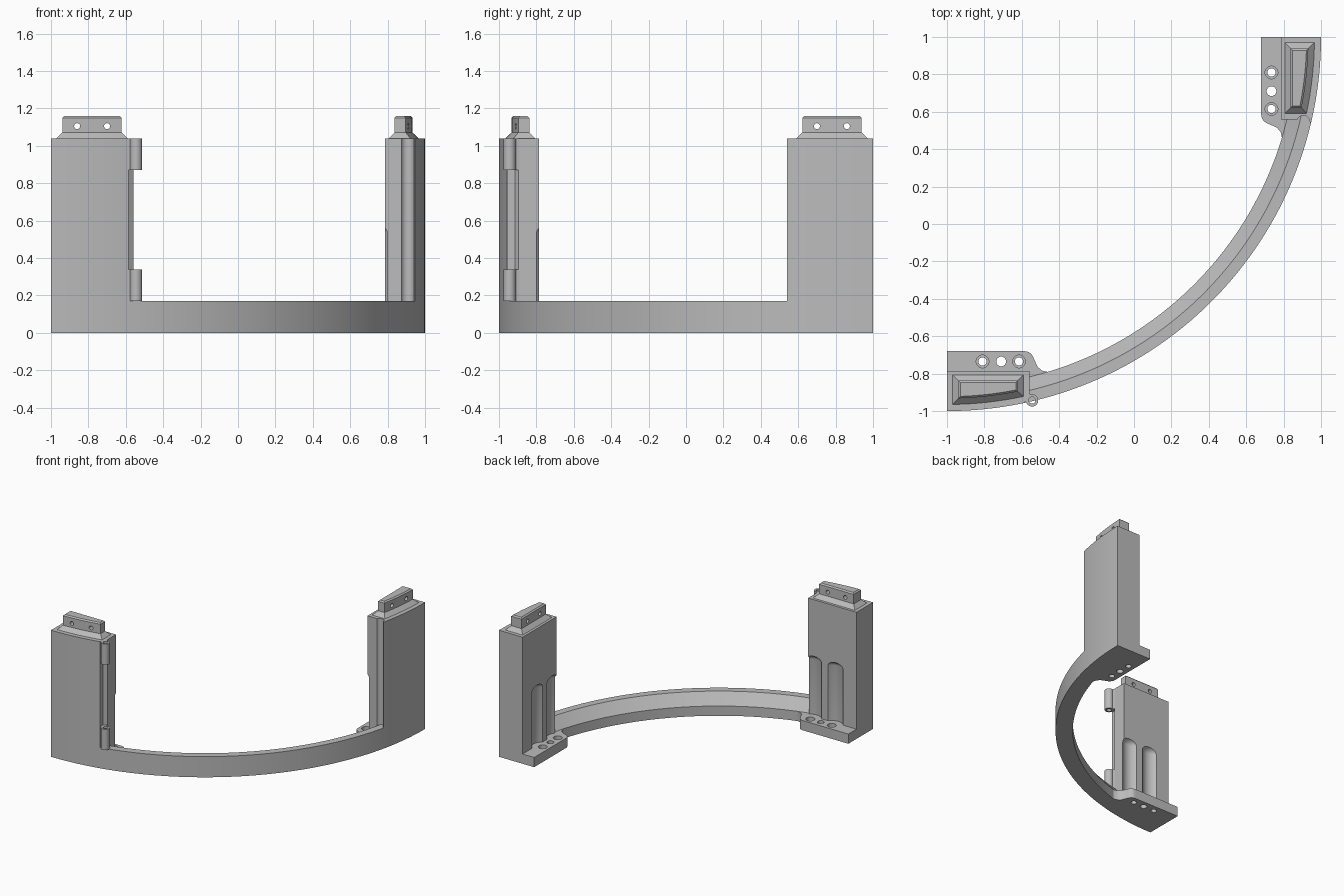
import bpy, bmesh
from math import sin, cos, tau, pi, radians, sqrt, atan2

cube = bpy.data.objects.get("Cube")
if cube:
    bpy.data.objects.remove(cube, do_unlink=True)

GREY = (0.5, 0.5, 0.5, 1)
mat = bpy.data.materials.new("plain_grey")
mat.use_nodes = True
mat.diffuse_color = GREY
mat.node_tree.nodes["Principled BSDF"].inputs["Base Color"].default_value = GREY

CX, CY, R = -1, 1, 2            # centre and radius of the outer curve
BAR_TOP, PAD_TOP, TOP = 0.17, 0.08, 1.04
BACK = -0.785                   # inner flat face of a tower
HOLES = (-0.81, -0.615)         # outer screw holes


def same(p):
    return p


def across(p):
    """Mirror over the diagonal, taking the right end to the left end."""
    return (-p[1], -p[0], p[2])


def loft(name, rings, place=same):
    """Join rings of 3D points with side faces and two caps."""
    bm = bmesh.new()
    loops = [[bm.verts.new(place(p)) for p in ring] for ring in rings]
    for a, b in zip(loops, loops[1:]):
        for i in range(len(a)):
            j = (i + 1) % len(a)
            bm.faces.new((a[i], a[j], b[j], b[i]))
    bm.faces.new(loops[0])
    bm.faces.new(loops[-1])
    bmesh.ops.recalc_face_normals(bm, faces=bm.faces)
    mesh = bpy.data.meshes.new(name)
    bm.to_mesh(mesh)
    bm.free()
    mesh.materials.append(mat)
    obj = bpy.data.objects.new(name, mesh)
    bpy.context.scene.collection.objects.link(obj)
    return obj


def flat(pts, z):
    return [(x, y, z) for x, y in pts]


def prism(name, pts, z0, z1, place=same):
    return loft(name, [flat(pts, z0), flat(pts, z1)], place)


def arc(x, y, r, a0, a1, n):
    return [(x + r * cos(a0 + (a1 - a0) * i / n), y + r * sin(a0 + (a1 - a0) * i / n))
            for i in range(n + 1)]


def circle(x, y, r, n=32):
    return arc(x, y, r, 0, tau, n)[:-1]


def curve(x0, x1, r, n=16):
    """Part of a circle around the main centre, from x0 to x1."""
    def angle(x):
        return atan2(-sqrt(r * r - (x - CX) ** 2), x - CX)
    return arc(CX, CY, r, angle(x0), angle(x1), n)


def cut(obj, cutters):
    """Subtract the cutters and bake the result."""
    for c in cutters:
        m = obj.modifiers.new("cut", "BOOLEAN")
        m.operation, m.solver, m.object = "DIFFERENCE", "EXACT", c
    bpy.context.view_layer.update()
    done = obj.evaluated_get(bpy.context.evaluated_depsgraph_get())
    mesh = bpy.data.meshes.new_from_object(done)
    obj.modifiers.clear()
    obj.data = mesh
    for c in cutters:
        bpy.data.objects.remove(c, do_unlink=True)


def finish(obj):
    obj.data.shade_smooth()
    obj.data.set_sharp_from_angle(angle=radians(30))


def make_end(side, place, corner):
    # tower with two screwdriver flutes
    pts = [(-1, BACK), (-0.56, BACK)] + corner + curve(corner[-1][0], -1, R)
    tower = prism(side + "_tower", pts, 0, TOP, place)
    flutes = []
    for x in HOLES:
        rings = [flat(circle(x, -0.735, 0.085), PAD_TOP)]
        for i in range(7):
            t = i / 6 * radians(85)
            rings.append(flat(circle(x, -0.735, 0.085 * cos(t)), 0.535 + 0.05 * sin(t)))
        flutes.append(loft("flute_cutter", rings, place))
    cut(tower, flutes)

    # screw pad with rounded shoulder blending into the bar
    pad_pts = [(-1, -0.79), (-1, -0.68)]
    pad_pts += arc(-0.585, -0.73, 0.05, pi / 2, radians(15), 6)
    pad_pts += [(-0.515, -0.765), (-0.49, -0.785), (-0.455, -0.792),
                (-0.45, -0.82), (-0.56, -0.84), (-0.565, -0.79)]
    pad = prism(side + "_screw_pad", pad_pts, 0, PAD_TOP, place)
    drills = [prism("drill", circle(-0.71, -0.735, 0.026), -1, 1, place)]
    for x in HOLES:
        drills.append(prism("drill", circle(x, -0.735, 0.022), -1, 1, place))
        drills.append(prism("counterbore", circle(x, -0.735, 0.034), 0.045, 1, place))
    cut(pad, drills)

    # tenon with sloped foot, chamfered top and two cross holes
    rings = []
    for inset, z in ((0, TOP), (0.032, 1.072), (0.032, 1.15), (0.042, 1.16)):
        a, b, r = -0.97 + inset, -0.59 - inset, 1.965 - inset
        y = -0.806 - inset
        rings.append(flat([(a, y), (b, y)] + curve(b, a, r), z))
    tenon = loft(side + "_tenon", rings, place)
    pins = []
    for x in (-0.86, -0.7):
        ring = circle(x, 1.105, 0.016, 24)
        pins.append(loft("pin_cutter", [[(u, y, v) for u, v in ring] for y in (-1.2, -0.6)], place))
    cut(tenon, pins)
    for part in (tower, pad, tenon):
        finish(part)


# curved bar with a sloped inner top edge
section = [(1.87, 0), (R, 0), (R, BAR_TOP), (1.94, BAR_TOP), (1.87, PAD_TOP)]
rings = []
for i in range(65):
    a = -pi / 2 + radians(11.6 + (78.4 - 11.6) * i / 64)
    rings.append([(CX + r * cos(a), CY + r * sin(a), z) for r, z in section])
finish(loft("curved_bar", rings))

# hinge side has a cut-back corner, the other side a round groove
HX, HY = -0.545, -0.943
make_end("right", same, [(-0.56, -0.895), (-0.585, -0.915), (-0.585, -0.95)])
make_end("left", across, arc(-0.545, -0.905, 0.035, radians(115), radians(278), 14)
         + [(-0.54, -0.944)])

# hinge knuckles at the bottom and top of the right tower
for label, z0, z1 in (("lower", BAR_TOP, 0.34), ("upper", 0.87, TOP)):
    knuckle = prism(label + "_hinge_knuckle", circle(HX, HY, 0.033), z0, z1)
    cut(knuckle, [prism("bore", circle(HX, HY, 0.018), z0 - 0.1, z1 + 0.1)])
    web = prism(label + "_hinge_web", [(-0.6, -0.952), (-0.568, -0.952), (-0.555, -0.918),
                                       (-0.56, -0.89), (-0.6, -0.89)], z0, z1)
    finish(knuckle)
    finish(web)
